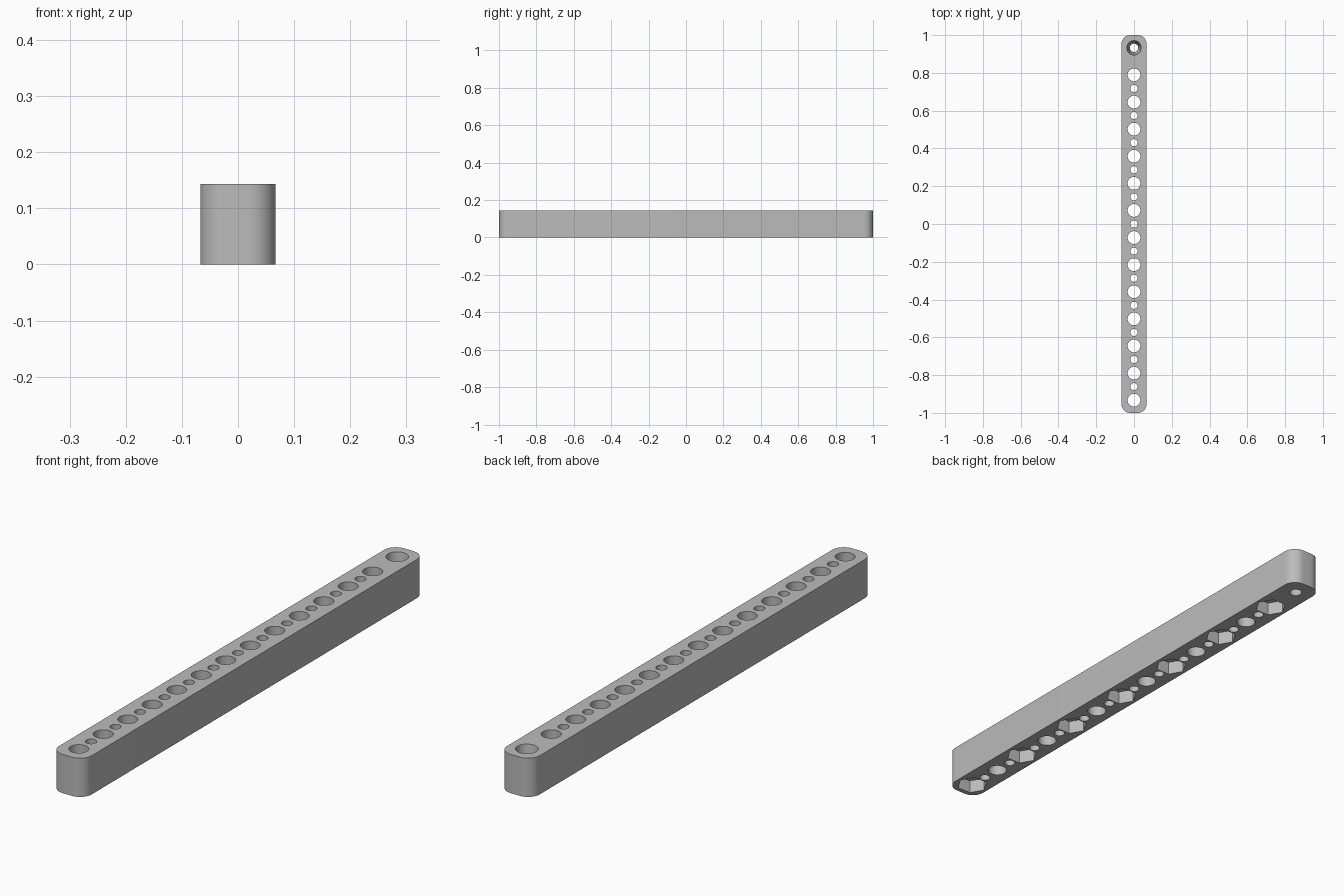
import bpy
import bmesh
import math
from mathutils import Matrix

cube = bpy.data.objects.get("Cube")
if cube:
    bpy.data.objects.remove(cube, do_unlink=True)

WIDTH, LENGTH, HEIGHT = 0.134, 2.0, 0.1435
CORNER = 0.048
PITCH = 0.1435
FIRST = -6.5 * PITCH
OVER = 0.02

grey = bpy.data.materials.new("plain grey")
grey.use_nodes = True
grey.diffuse_color = (0.5, 0.5, 0.5, 1)
grey.node_tree.nodes["Principled BSDF"].inputs["Base Color"].default_value = (0.5, 0.5, 0.5, 1)


def make_object(name, bm):
    bmesh.ops.recalc_face_normals(bm, faces=bm.faces)
    mesh = bpy.data.meshes.new(name)
    bm.to_mesh(mesh)
    bm.free()
    mesh.materials.append(grey)
    obj = bpy.data.objects.new(name, mesh)
    bpy.context.collection.objects.link(obj)
    return obj


def add_prism(bm, y, z0, z1, r0, r1, sides, turn=0.0):
    """Upright prism or cone, r0 at the bottom and r1 at the top."""
    place = Matrix.Translation((0, y, (z0 + z1) / 2)) @ Matrix.Rotation(turn, 4, "Z")
    bmesh.ops.create_cone(bm, cap_ends=True, segments=sides, radius1=r0,
                          radius2=r1, depth=z1 - z0, matrix=place)


def cut(target, cutter):
    cutter.hide_render = True
    mod = target.modifiers.new("cut", "BOOLEAN")
    mod.operation = "DIFFERENCE"
    mod.solver = "EXACT"
    mod.object = cutter
    bpy.context.view_layer.objects.active = target
    bpy.ops.object.modifier_apply(modifier=mod.name)
    bpy.data.objects.remove(cutter, do_unlink=True)


# Bar with rounded upright corners
bm = bmesh.new()
outline = []
for i, (sx, sy) in enumerate([(1, 1), (-1, 1), (-1, -1), (1, -1)]):
    for k in range(13):
        a = math.pi / 2 * (i + k / 12)
        outline.append(bm.verts.new((sx * (WIDTH / 2 - CORNER) + CORNER * math.cos(a),
                                     sy * (LENGTH / 2 - CORNER) + CORNER * math.sin(a), 0)))
base = bm.faces.new(outline)
top = bmesh.ops.extrude_face_region(bm, geom=[base])["geom"]
bmesh.ops.translate(bm, vec=(0, 0, HEIGHT),
                    verts=[v for v in top if isinstance(v, bmesh.types.BMVert)])
bar = make_object("perforated_bar", bm)

# Through holes: large ones with small ones between, and a tapered one at the back
bm = bmesh.new()
for i in range(13):
    add_prism(bm, FIRST + i * PITCH, -OVER, HEIGHT + OVER, 0.0338, 0.0338, 48)
for i in range(12):
    add_prism(bm, FIRST + (i + 0.5) * PITCH, -OVER, HEIGHT + OVER, 0.019, 0.019, 32)
slope = (0.038 - 0.022) / HEIGHT * OVER
add_prism(bm, -FIRST, -OVER, HEIGHT + OVER, 0.022 - slope, 0.038 + slope, 48)
cut(bar, make_object("hole_cutter", bm))

# Six-sided pockets under every second large hole
bm = bmesh.new()
for i in range(0, 13, 2):
    add_prism(bm, FIRST + i * PITCH, -OVER, 0.05, 0.0565, 0.0565, 6, math.pi / 2)
cut(bar, make_object("pocket_cutter", bm))

bpy.ops.object.select_all(action="DESELECT")
bar.select_set(True)
bpy.context.view_layer.objects.active = bar
bpy.ops.object.shade_smooth_by_angle(angle=math.radians(30))
